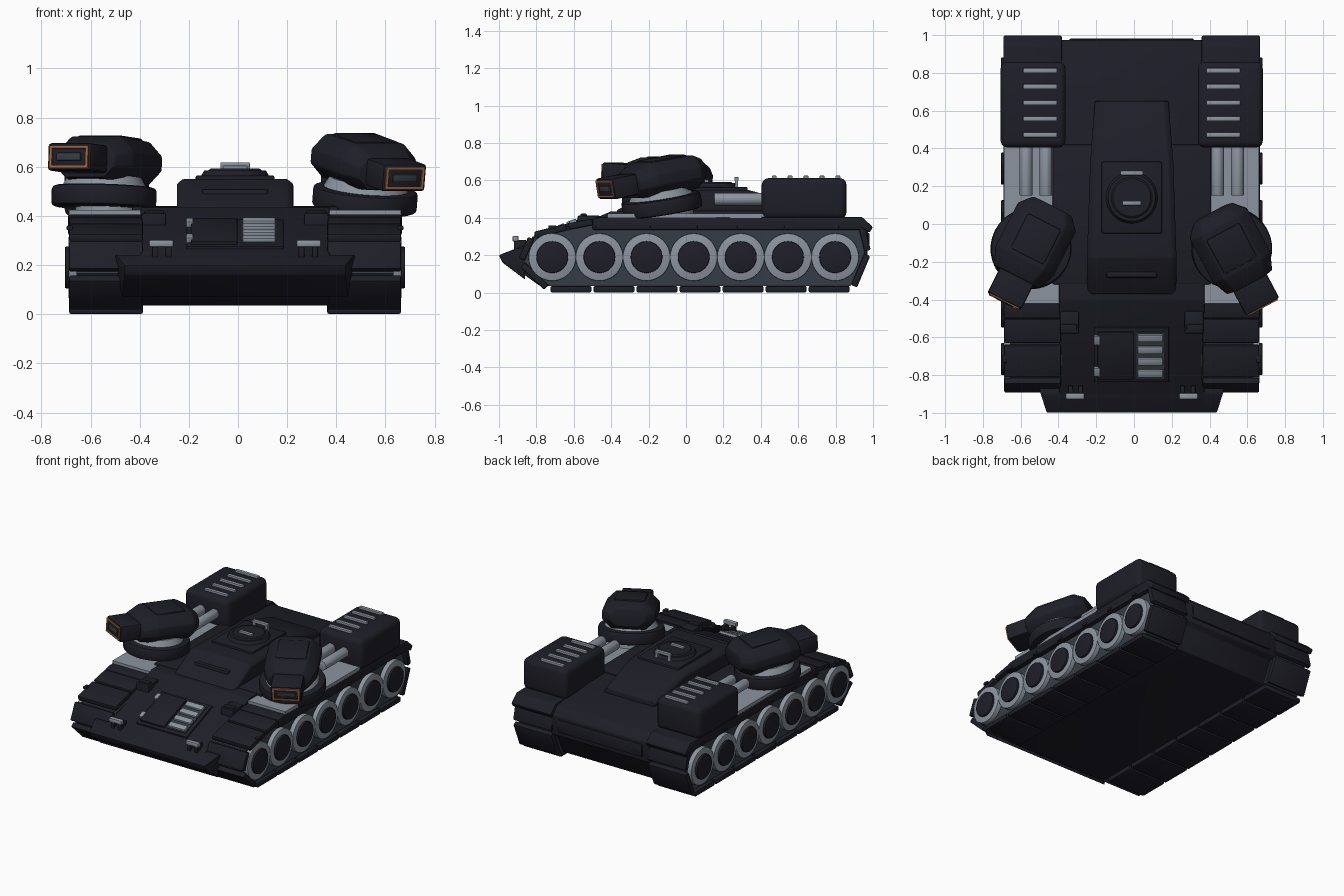
import bpy, bmesh, math
from mathutils import Matrix, Vector

cube = bpy.data.objects.get("Cube")
if cube:
    bpy.data.objects.remove(cube, do_unlink=True)

CX = -0.012  # centre line of the hull


def material(name, rgb):
    m = bpy.data.materials.new(name)
    m.use_nodes = True
    m.diffuse_color = (*rgb, 1)
    m.node_tree.nodes["Principled BSDF"].inputs["Base Color"].default_value = (*rgb, 1)
    return m


NAVY = material("dark navy armour", (0.013, 0.013, 0.021))
GREY = material("light grey metal", (0.26, 0.295, 0.345))
SLATE = material("dark slate", (0.036, 0.046, 0.058))
COPPER = material("copper trim", (0.36, 0.13, 0.05))


def finish(bm, name, mat, bevel=0.0, matrix=None, segments=2):
    bmesh.ops.recalc_face_normals(bm, faces=bm.faces)
    if bevel:
        edges = [e for e in bm.edges if e.calc_face_angle(0) > 0.3]
        bmesh.ops.bevel(bm, geom=edges, offset=bevel, segments=segments,
                        affect='EDGES', profile=0.5, clamp_overlap=True)
    for f in bm.faces:
        f.smooth = True
    for e in bm.edges:
        e.smooth = e.calc_face_angle(0) < math.radians(35)
    mesh = bpy.data.meshes.new(name)
    bm.to_mesh(mesh)
    bm.free()
    mesh.materials.append(mat)
    ob = bpy.data.objects.new(name, mesh)
    bpy.context.collection.objects.link(ob)
    if matrix:
        ob.matrix_world = matrix
    return ob


def box(name, x, y, z, mat=NAVY, bevel=0.0, matrix=None, segments=2):
    bm = bmesh.new()
    bmesh.ops.create_cube(bm, size=1)
    for v in bm.verts:
        v.co = [r[0] + (c + 0.5) * (r[1] - r[0]) for r, c in zip((x, y, z), v.co)]
    return finish(bm, name, mat, bevel, matrix, segments)


def loft(name, rings, mat=NAVY, bevel=0.0, matrix=None):
    bm = bmesh.new()
    loops = [[bm.verts.new(p) for p in ring] for ring in rings]
    for a, b in zip(loops, loops[1:]):
        for i in range(len(a)):
            j = (i + 1) % len(a)
            bm.faces.new((a[i], a[j], b[j], b[i]))
    bm.faces.new(loops[0])
    bm.faces.new(loops[-1][::-1])
    return finish(bm, name, mat, bevel, matrix)


def prism(name, x0, x1, profile, mat=NAVY, bevel=0.0):
    return loft(name, [[(x, y, z) for y, z in profile] for x in (x0, x1)], mat, bevel)


def cylinder(name, a, b, r, mat=NAVY, r2=None, sides=32, bevel=0.0, matrix=None):
    bm = bmesh.new()
    a, b = Vector(a), Vector(b)
    turn = Vector((0, 0, 1)).rotation_difference(b - a).to_matrix().to_4x4()
    bmesh.ops.create_cone(bm, cap_ends=True, segments=sides, radius1=r,
                          radius2=r if r2 is None else r2, depth=(b - a).length,
                          matrix=Matrix.Translation((a + b) / 2) @ turn)
    return finish(bm, name, mat, bevel, matrix)


def sides(s, a, b):
    """Mirrored x range about the hull centre line."""
    return tuple(sorted((CX + s * a, CX + s * b)))


# Hull, nose and rear plate
prism("hull", CX - 0.385, CX + 0.385,
      [(-0.97, 0.17), (-0.78, 0.035), (0.86, 0.035), (0.93, 0.18), (0.97, 0.2), (0.975, 0.34),
       (0.93, 0.39), (0.6, 0.43), (-0.4, 0.435), (-0.47, 0.405), (-0.99, 0.205)], bevel=0.006)
loft("nose_plate", [[(CX + s * w, y, z) for y, z, w in
     ((-1, 0.2, 0.45), (-0.98, 0.16, 0.45), (-0.86, 0.07, 0.46),
      (-0.86, 0.24, 0.49), (-0.9, 0.24, 0.485))] for s in (-1, 1)], bevel=0.006)
box("rear_panel", (CX - 0.33, CX + 0.33), (0.95, 0.982), (0.23, 0.32), bevel=0.008)
box("deck_shoulders", (CX - 0.42, CX + 0.42), (-0.32, 0.42), (0.38, 0.44), bevel=0.01)

# Central cabin with tapered back
loft("cabin", [[(CX - w, y, b), (CX - w, y, t - 0.02), (CX - w + 0.025, y, t),
                (CX + w - 0.025, y, t), (CX + w, y, t - 0.02), (CX + w, y, b)]
     for y, w, b, t in ((-0.37, 0.235, 0.38, 0.44), (-0.18, 0.237, 0.4, 0.55),
                        (0.33, 0.22, 0.4, 0.55), (0.65, 0.195, 0.4, 0.46))], bevel=0.006)
box("roof_plate", (CX - 0.16, CX + 0.16), (-0.05, 0.33), (0.54, 0.565), bevel=0.008)
cylinder("hatch_ring", (CX, 0.14, 0.56), (CX, 0.14, 0.585), 0.14, r2=0.125)
cylinder("hatch_lid", (CX, 0.14, 0.58), (CX, 0.14, 0.592), 0.115, r2=0.1)
box("visor", (CX - 0.135, CX + 0.135), (-0.285, -0.25), (0.475, 0.51), bevel=0.012)
for y, w, z in ((0.27, 0.06, 0.618), (0.11, 0.05, 0.605)):
    box("hatch_handle", (CX - w, CX + w), (y - 0.012, y + 0.012), (z - 0.02, z), GREY, 0.005)
    for s in (-1, 1):
        box("handle_post", sides(s, w - 0.02, w), (y - 0.008, y + 0.008), (0.56, z - 0.01), GREY)

# Sloping front plate: local y runs up the slope, local z is its normal
SLOPE = Matrix.Translation((CX, -0.69, 0.321)) @ Matrix.Rotation(math.atan2(0.2, 0.52), 4, 'X')
box("glacis_panel", (-0.197, 0.197), (-0.155, 0.155), (-0.02, 0.012), bevel=0.004, matrix=SLOPE)
box("access_door", (-0.18, 0.01), (-0.135, 0.135), (0, 0.026), bevel=0.006, matrix=SLOPE)
box("grille_frame", (0.025, 0.17), (-0.13, 0.13), (0, 0.018), SLATE, matrix=SLOPE)
for i in range(4):
    y = -0.1 + i * 0.067
    box("grille_slat", (0.03, 0.165), (y - 0.021, y + 0.021), (0.01, 0.034), GREY, 0.008, SLOPE)
for y in (-0.09, 0.09):
    box("door_hinge", (-0.2, -0.17), (y - 0.025, y + 0.025), (0, 0.034), GREY, 0.005, SLOPE)


def shoes(s, a, b, count):
    """Row of track shoes lying outside one straight run of the belt."""
    a, b = Vector(a), Vector(b)
    d = (b - a) / count
    u = d.normalized()
    n = Vector((-u.y, u.x)) * 0.035
    for i in range(count):
        p, q = a + d * i + u * 0.006, a + d * (i + 1) - u * 0.006
        x0, x1 = sides(s, 0.375, 0.675)
        prism("track_shoe", x0, x1, [p, q, q + n, p + n], bevel=0.008)


for s in (-1, 1):
    # Track core, belt and wheels
    core = [(-0.73, 0.036), (-0.865, 0.165), (-0.81, 0.29), (-0.63, 0.335), (-0.49, 0.363),
            (0.92, 0.36), (0.955, 0.215), (0.88, 0.036)]
    prism("track_core", *sides(s, 0.37, 0.645), core, SLATE)
    for i in (0, 1, 2, 3, 5, 6):
        shoes(s, core[i], core[i + 1], 1)
    shoes(s, core[7], core[0], 7)
    for i in range(7):
        y = -0.715 + i * 0.252
        cylinder("wheel_rim", (CX + s * 0.6, y, 0.19), (CX + s * 0.677, y, 0.19), 0.127, GREY, bevel=0.004)
        cylinder("wheel_hub", (CX + s * 0.6, y, 0.19), (CX + s * 0.692, y, 0.19), 0.085, bevel=0.005)
        box("fender_bolt", sides(s, 0.66, 0.685), (y - 0.02, y + 0.02), (0.342, 0.36), bevel=0.004)

    # Fenders and light deck
    prism("side_fender", *sides(s, 0.37, 0.678),
          [(-0.5, 0.335), (0.95, 0.335), (0.93, 0.4), (-0.45, 0.405), (-0.5, 0.395)], bevel=0.008)
    prism("rear_fender", *sides(s, 0.37, 0.68),
          [(0.4, 0.36), (0.4, 0.405), (0.94, 0.405), (1, 0.35), (0.98, 0.32), (0.92, 0.36)], bevel=0.008)
    box("light_deck", sides(s, 0.375, 0.675), (-0.42, 0.42), (0.4, 0.424), GREY)

    # Engine box, cooling bars and pipes
    box("engine_box", sides(s, 0.35, 0.694), (0.405, 0.858), (0.395, 0.612), bevel=0.035, segments=3)
    for i in range(5):
        y = 0.472 + i * 0.085
        box("cooling_bar", sides(s, 0.395, 0.575), (y - 0.013, y + 0.013), (0.6, 0.626), GREY, 0.005)
    for x in (0.455, 0.56):
        cylinder("engine_pipe", (CX + s * x, 0.15, 0.5), (CX + s * x, 0.43, 0.5), 0.034, GREY,
                 sides=20, bevel=0.008)

    # Deck boxes and headlights
    box("deck_box", sides(s, 0.28, 0.38), (-0.58, -0.46), (0.33, 0.412), bevel=0.008)
    box("deck_box_lid", sides(s, 0.29, 0.37), (-0.565, -0.53), (0.4, 0.422), bevel=0.006)
    box("headlight", sides(s, 0.25, 0.35), (-0.928, -0.895), (0.273, 0.303), GREY, 0.008)
    for x in (0.27, 0.325):
        box("headlight_bracket", sides(s, x - 0.012, x + 0.012), (-0.92, -0.855), (0.21, 0.282), bevel=0.005)


def octagon(y, w, z0, z1):
    c = 0.35 * w
    return [(-w, y, z0 + c), (-w, y, z1 - c), (-w + c, y, z1), (w - c, y, z1),
            (w, y, z1 - c), (w, y, z0 + c), (w - c, y, z0), (-w + c, y, z0)]


# Two gun pods, each with its own yaw and pitch; local -y points forward
for side, x, y, yaw, pitch in (("right", -0.525, -0.09, -27, -4), ("left", 0.512, -0.12, 28, 10)):
    m = (Matrix.Translation((x, y, 0.616)) @ Matrix.Rotation(math.radians(yaw), 4, 'Z')
         @ Matrix.Rotation(math.radians(pitch), 4, 'X'))
    c = -0.035
    cylinder(side + "_pod_base", (0, c, -0.185), (0, c, -0.1), 0.214, bevel=0.016, matrix=m)
    cylinder(side + "_pod_collar", (0, c, -0.105), (0, c, -0.06), 0.175, GREY, r2=0.15, matrix=m)
    cylinder(side + "_pod_pedestal", (0, 0, -0.23), (0, 0, -0.15), 0.13, GREY, matrix=m)
    loft(side + "_pod_body", [octagon(*r) for r in
         ((0.205, 0.115, -0.05, 0.065), (0.14, 0.172, -0.085, 0.095), (-0.12, 0.172, -0.085, 0.1),
          (-0.215, 0.135, -0.075, 0.065))], bevel=0.008, matrix=m)
    box(side + "_pod_cap", (-0.1, 0.1), (-0.1, 0.11), (0.075, 0.106), bevel=0.012, matrix=m)
    box(side + "_muzzle", (-0.1, 0.1), (-0.358, -0.18), (-0.056, 0.056), bevel=0.012, matrix=m)
    box(side + "_muzzle_core", (-0.055, 0.055), (-0.366, -0.34), (-0.016, 0.016), SLATE, 0.004, m)
    for s in (-1, 1):
        xs, zs = sorted((s * 0.076, s * 0.088)), sorted((s * 0.034, s * 0.046))
        box(side + "_muzzle_trim", xs, (-0.364, -0.345), (-0.046, 0.046), COPPER, matrix=m)
        box(side + "_muzzle_trim", (-0.088, 0.088), (-0.364, -0.345), zs, COPPER, matrix=m)
